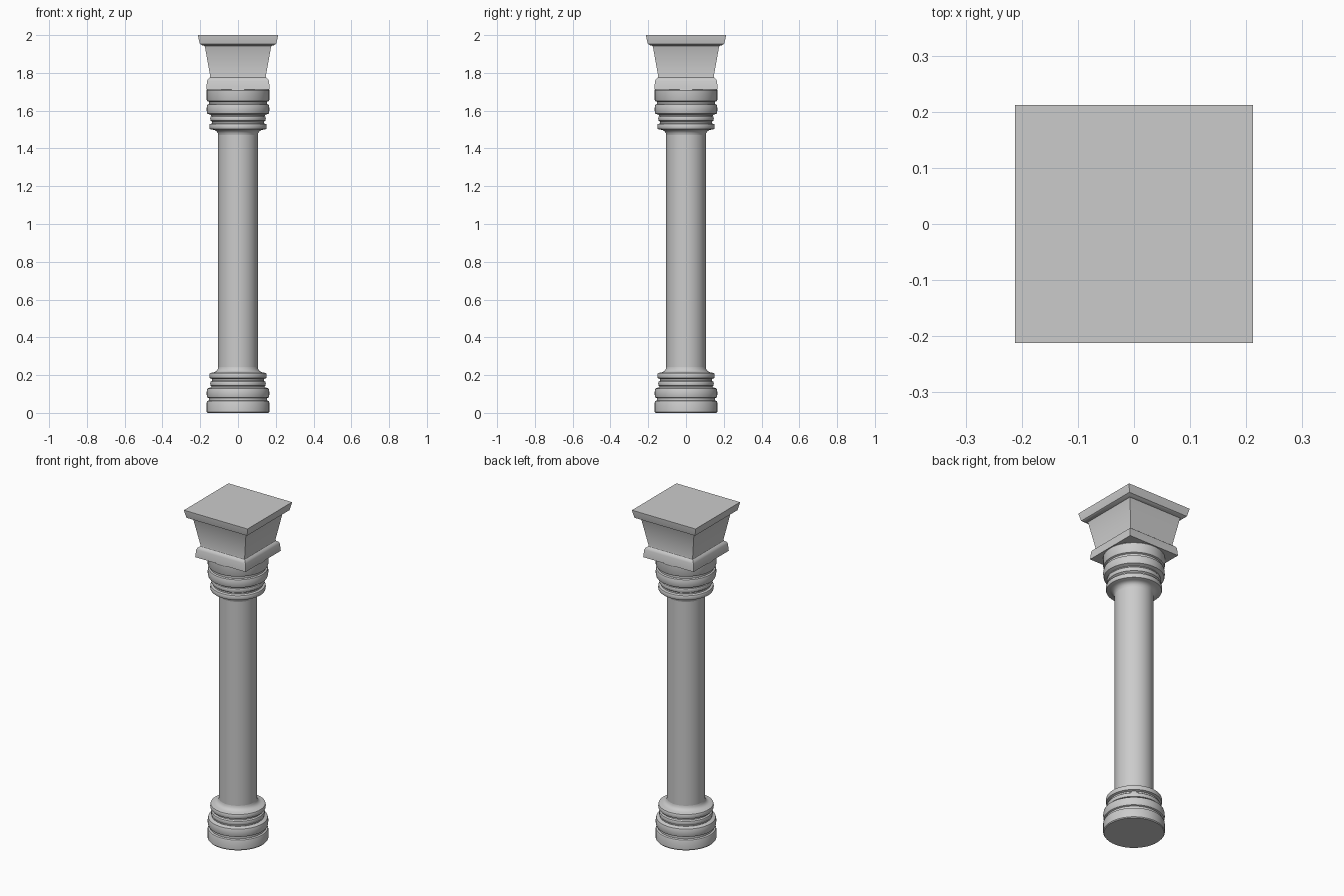
import bpy, bmesh
from math import cos, sin, pi, sqrt

if "Cube" in bpy.data.objects:
    bpy.data.objects.remove(bpy.data.objects["Cube"])


def loft(name, profile, sides, phase=0.0, scale=1.0):
    """Stack rings of given (radius, z) and close both ends."""
    bm = bmesh.new()
    rings = []
    for r, z in profile:
        rings.append([bm.verts.new((r * scale * cos(2 * pi * i / sides + phase),
                                    r * scale * sin(2 * pi * i / sides + phase), z))
                      for i in range(sides)])
    for a, b in zip(rings, rings[1:]):
        for i in range(sides):
            j = (i + 1) % sides
            bm.faces.new((a[i], a[j], b[j], b[i]))
    bm.faces.new(rings[0][::-1])
    bm.faces.new(rings[-1])
    mesh = bpy.data.meshes.new(name)
    bm.to_mesh(mesh)
    bm.free()
    ob = bpy.data.objects.new(name, mesh)
    bpy.context.collection.objects.link(ob)
    bpy.ops.object.select_all(action='DESELECT')
    ob.select_set(True)
    bpy.context.view_layer.objects.active = ob
    bpy.ops.object.shade_smooth_by_angle(angle=0.6)
    return ob


def bulge(r_in, r_out, z0, z1, n=6):
    """Half-round moulding between two heights."""
    return [(r_in + (r_out - r_in) * sqrt(sin(pi * i / n)) if 0 < i < n else r_in,
             z0 + (z1 - z0) * (1 - cos(pi * i / n)) / 2) for i in range(n + 1)]


# Round mouldings: the same profile serves the base and, flipped, the capital
MOULD_H = 1.713
mouldings = [(0.162, 0.0), (0.166, 0.005), (0.166, 0.055), (0.163, 0.062), (0.154, 0.066), (0.154, 0.076)]
mouldings += bulge(0.154, 0.166, 0.078, 0.132)
mouldings += [(0.143, 0.136), (0.143, 0.14)]
mouldings += bulge(0.140, 0.147, 0.142, 0.168)
mouldings += [(0.137, 0.172), (0.137, 0.18)]
mouldings += bulge(0.143, 0.152, 0.182, 0.212)
# Concave sweep into the shaft
mouldings += [(0.105 + 0.030 * (1 - sin(a)), 0.242 - 0.028 * cos(a))
              for a in (0.15, 0.45, 0.8, 1.2, pi / 2)]
flipped = [(r, MOULD_H - z) for r, z in reversed(mouldings)]

loft("base", mouldings, 48)
loft("shaft", [(0.105, 0.24), (0.105, MOULD_H - 0.24)], 48)
loft("capital_rings", flipped, 48)

# Square capital block with flaring sides and top slab
block = [(0.168, 1.712), (0.164, 1.757), (0.159, 1.767), (0.149, 1.775), (0.147, 1.782),
         (0.175, 1.937), (0.177, 1.943), (0.187, 1.945), (0.202, 1.953), (0.212, 1.996), (0.212, 2.0)]
loft("capital_block", block, 4, pi / 4, sqrt(2))
